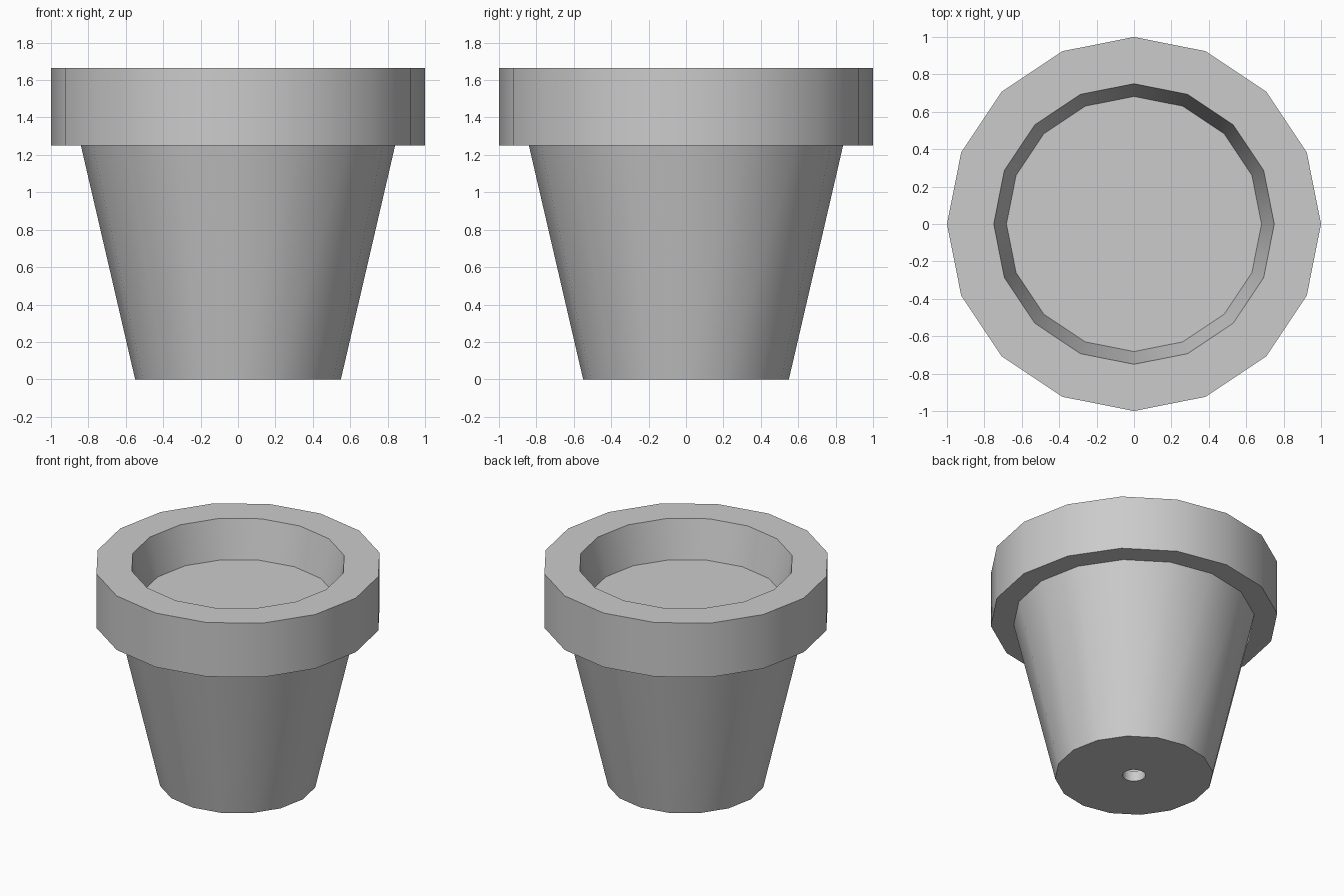
import bpy
import bmesh
from math import cos, sin, pi, radians

if "Cube" in bpy.data.objects:
    bpy.data.objects.remove(bpy.data.objects["Cube"])

SIDES = 16


def add_object(name, bm):
    bmesh.ops.recalc_face_normals(bm, faces=bm.faces)
    mesh = bpy.data.meshes.new(name)
    bm.to_mesh(mesh)
    bm.free()
    obj = bpy.data.objects.new(name, mesh)
    bpy.context.collection.objects.link(obj)
    return obj


def ring(bm, r, z):
    return [bm.verts.new((r * cos(2 * pi * i / SIDES), r * sin(2 * pi * i / SIDES), z))
            for i in range(SIDES)]


def lathe(name, profile):
    """Revolve a closed (radius, height) profile around z."""
    bm = bmesh.new()
    rings = [ring(bm, r, z) for r, z in profile]
    for a, b in zip(rings, rings[1:] + rings[:1]):
        for i in range(SIDES):
            j = (i + 1) % SIDES
            bm.faces.new((a[i], a[j], b[j], b[i]))
    obj = add_object(name, bm)
    bpy.ops.object.select_all(action='DESELECT')
    obj.select_set(True)
    bpy.context.view_layer.objects.active = obj
    bpy.ops.object.shade_smooth_by_angle(angle=radians(30))
    return obj


# Pot: tapered wall, overhanging rim, hollow inside and drain hole in the floor
lathe("pot", [
    (0.08, 0.0), (0.55, 0.0),        # underside
    (0.84, 1.25), (1.0, 1.25),       # outer wall, rim overhang
    (1.0, 1.665), (0.75, 1.665),     # rim
    (0.375, 0.08), (0.08, 0.08),     # inner wall, floor
])

# Soil: flat disc filling the opening a little below the rim
bm = bmesh.new()
soil_face = bm.faces.new(ring(bm, 0.682, 1.378))
soil = add_object("soil", bm)
if soil.data.polygons[0].normal.z < 0:
    soil.data.flip_normals()
